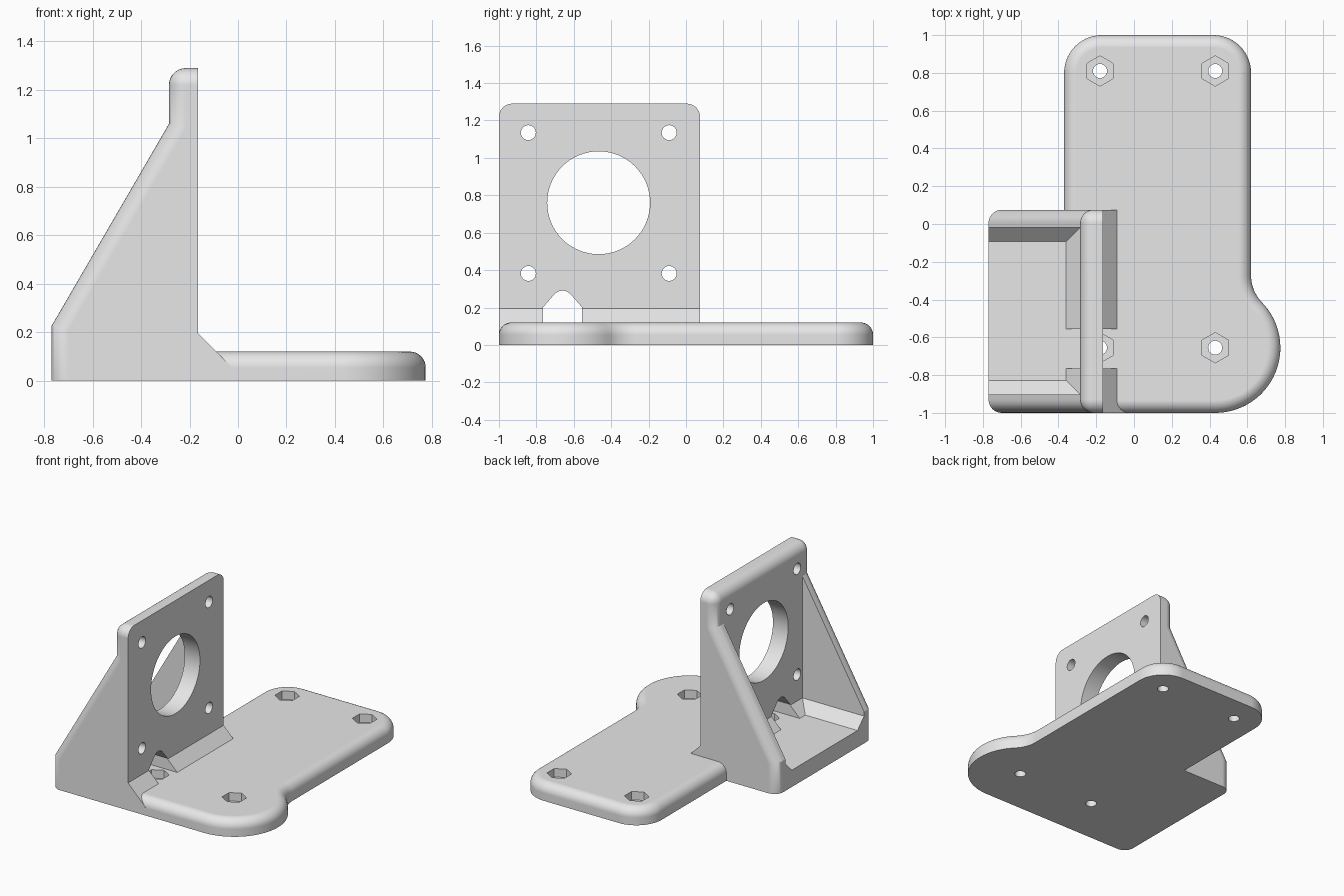
import bpy, bmesh, math
from mathutils import Vector

if "Cube" in bpy.data.objects:
    bpy.data.objects.remove(bpy.data.objects["Cube"])

FLOOR = 0.12
ROUND = 0.066

grey = bpy.data.materials.new("light grey plastic")
grey.diffuse_color = (0.8, 0.8, 0.8, 1)
grey.use_nodes = True
grey.node_tree.nodes["Principled BSDF"].inputs["Base Color"].default_value = grey.diffuse_color


def arc(cx, cy, r, a0, a1, n):
    """Points along an arc, angles in degrees."""
    angles = [math.radians(a0 + (a1 - a0) * i / n) for i in range(n + 1)]
    return [(cx + r * math.cos(a), cy + r * math.sin(a)) for a in angles]


def prism(name, pts, axis, lo, hi, round_rule=None, radius=ROUND):
    """Extrude a 2D profile along an axis and round the edges chosen by a rule."""
    def place(p, h):
        return {"X": (h, p[0], p[1]), "Y": (p[0], h, p[1]), "Z": (p[0], p[1], h)}[axis]
    bm = bmesh.new()
    a = [bm.verts.new(place(p, lo)) for p in pts]
    b = [bm.verts.new(place(p, hi)) for p in pts]
    bm.faces.new(a)
    bm.faces.new(b)
    n = len(pts)
    for i in range(n):
        j = (i + 1) % n
        bm.faces.new((a[i], a[j], b[j], b[i]))
    bmesh.ops.recalc_face_normals(bm, faces=bm.faces)
    if round_rule:
        edges = [e for e in bm.edges if round_rule(e.verts[0].co, e.verts[1].co)]
        bmesh.ops.bevel(bm, geom=edges, offset=radius, offset_type='OFFSET',
                        segments=8, profile=0.5, affect='EDGES')
        bmesh.ops.recalc_face_normals(bm, faces=bm.faces)
    return add_object(name, bm)


def add_object(name, bm):
    mesh = bpy.data.meshes.new(name)
    bm.to_mesh(mesh)
    bm.free()
    ob = bpy.data.objects.new(name, mesh)
    bpy.context.collection.objects.link(ob)
    mesh.materials.append(grey)
    return ob


def combine(target, other, operation):
    """Apply a boolean and remove the helper."""
    mod = target.modifiers.new("cut", 'BOOLEAN')
    mod.operation, mod.solver, mod.object = operation, 'EXACT', other
    bpy.context.view_layer.objects.active = target
    bpy.ops.object.modifier_apply(modifier=mod.name)
    bpy.data.objects.remove(other, do_unlink=True)


# Base plate with a round lobe, blended into the long side
outline = [(-0.37, -1.0)]
outline += arc(0.43, -0.655, 0.345, -90, 44.3, 28)
outline += arc(0.82, -0.274, 0.2, 224.3, 180, 10)
outline += arc(0.42, 0.8, 0.2, 0, 90, 14)
outline += arc(-0.17, 0.8, 0.2, 90, 180, 14)
mount = prism("motor_mount", outline, "Z", 0, FLOOR,
              lambda p, q: p.z > 0.1 and q.z > 0.1)

# Bracket body: upright, sloping sides and front fillet wedge
side = [(-0.77, 0), (-0.03, 0), (-0.03, 0.06), (-0.165, 0.195), (-0.165, 1.29),
        (-0.285, 1.29), (-0.285, 1.06), (-0.77, 0.225)]


def back_edge(p, q):
    mid = (p + q) / 2
    if abs(p.y - q.y) > 0.1:
        return mid.z > 1.28 and mid.x < -0.2
    return mid.z > 0.01 and mid.x < -0.2


bracket = prism("bracket", side, "Y", -1.0, 0.075, back_edge, 0.07)
combine(mount, bracket, 'UNION')

# Open cavity between the side walls, chamfered along the floor
bm = bmesh.new()
rings = []
for z, y0, y1, x1 in ((FLOOR, -0.828, -0.092, -0.359), (0.194, -0.902, -0.018, -0.285),
                      (1.06, -0.902, -0.018, -0.285)):
    rings.append([bm.verts.new(Vector(c)) for c in
                  ((-0.9, y0, z), (x1, y0, z), (x1, y1, z), (-0.9, y1, z))])
bm.faces.new(rings[0])
bm.faces.new(rings[2])
for lower, upper in zip(rings, rings[1:]):
    for i in range(4):
        j = (i + 1) % 4
        bm.faces.new((lower[i], lower[j], upper[j], upper[i]))
bmesh.ops.recalc_face_normals(bm, faces=bm.faces)
combine(mount, add_object("cavity", bm), 'DIFFERENCE')

# Arched notch at the foot of the upright
notch = [(-0.765, FLOOR), (-0.555, FLOOR), (-0.555, 0.2)]
notch += arc(-0.66, 0.23, 0.06, 35, 145, 12) + [(-0.765, 0.2)]
combine(mount, prism("notch", notch, "X", -0.4, -0.02), 'DIFFERENCE')

# Large round opening and four screw holes in the upright
holes = [(-0.467, 0.76, 0.275, 64)]
holes += [(y, z, 0.04, 24) for y in (-0.843, -0.09) for z in (0.382, 1.135)]
for y, z, r, n in holes:
    circle = arc(y, z, r, 0, 360, n)[:-1]
    combine(mount, prism("hole", circle, "X", -0.37, 0.1), 'DIFFERENCE')

# Base screw holes with hexagonal nut pockets
for x, y in ((-0.18, 0.81), (0.43, 0.81), (0.43, -0.655), (-0.18, -0.655)):
    combine(mount, prism("nut_pocket", arc(x, y, 0.08, 30, 390, 6)[:-1], "Z", 0.06, 0.16),
            'DIFFERENCE')
    combine(mount, prism("screw_hole", arc(x, y, 0.037, 0, 360, 24)[:-1], "Z", -0.1, 0.16),
            'DIFFERENCE')

# Smooth rounds, crisp edges
bpy.ops.object.select_all(action='DESELECT')
mount.select_set(True)
bpy.context.view_layer.objects.active = mount
bpy.ops.object.shade_smooth_by_angle(angle=math.radians(25))
weighted = mount.modifiers.new("even_shading", 'WEIGHTED_NORMAL')
weighted.keep_sharp = True
